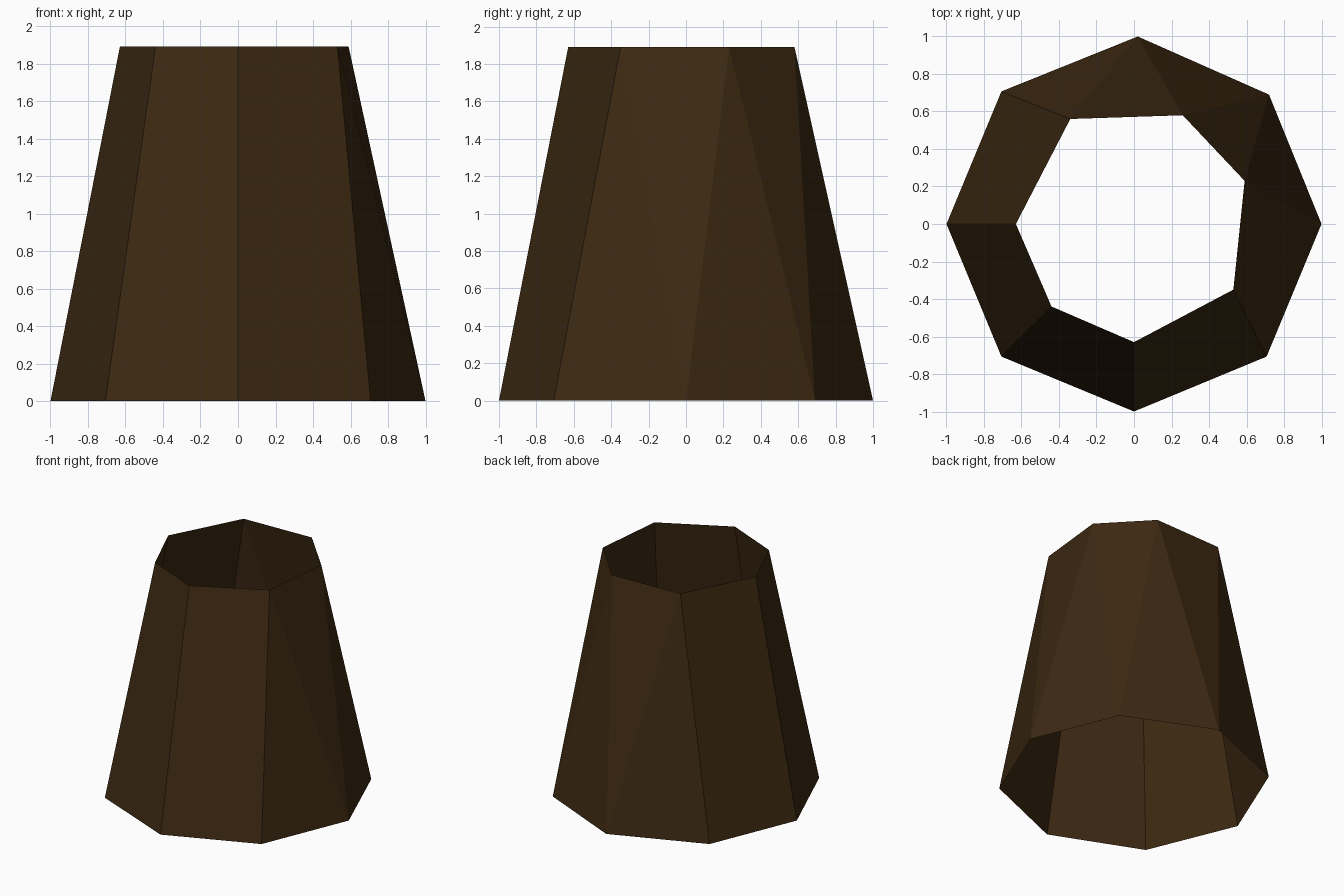
import bpy
import bmesh
from math import cos, sin, pi

cube = bpy.data.objects.get("Cube")
if cube:
    bpy.data.objects.remove(cube, do_unlink=True)

HEIGHT = 1.89

# Flat dark brown
brown = bpy.data.materials.new("dark_brown")
brown.use_nodes = True
colour = (0.046, 0.022, 0.006, 1)
brown.diffuse_color = colour
shader = brown.node_tree.nodes["Principled BSDF"]
shader.inputs["Base Color"].default_value = colour
shader.inputs["Roughness"].default_value = 0.9

# Eight-sided foot ring and an uneven seven-sided rim, both from the front, anticlockwise
foot = [(cos(i * pi / 4 - pi / 2), sin(i * pi / 4 - pi / 2)) for i in range(8)]
foot[3] = (0.72, 0.69)
foot[4] = (0.02, 1.0)
rim = [(0, -0.63), (0.53, -0.35), (0.59, 0.23), (0.26, 0.58),
       (-0.34, 0.56), (-0.63, 0), (-0.44, -0.44)]

bm = bmesh.new()
low = [bm.verts.new((x, y, 0)) for x, y in foot]
high = [bm.verts.new((x, y, HEIGHT)) for x, y in rim]

# Stitch the open wall: "q" steps along both rings, "f" the foot only, "r" the rim only
f = r = 0
for step in "qfrfrfrfqqq":
    a, b = low[f % 8], low[(f + 1) % 8]
    c, d = high[r % 7], high[(r + 1) % 7]
    if step == "q":
        bm.faces.new((a, b, d, c))
    elif step == "f":
        bm.faces.new((a, b, c))
    else:
        bm.faces.new((a, d, c))
    f += step in "qf"
    r += step in "qr"

mesh = bpy.data.meshes.new("tapered_tube")
bm.to_mesh(mesh)
bm.free()
mesh.materials.append(brown)
tube = bpy.data.objects.new("tapered_tube", mesh)
bpy.context.collection.objects.link(tube)
